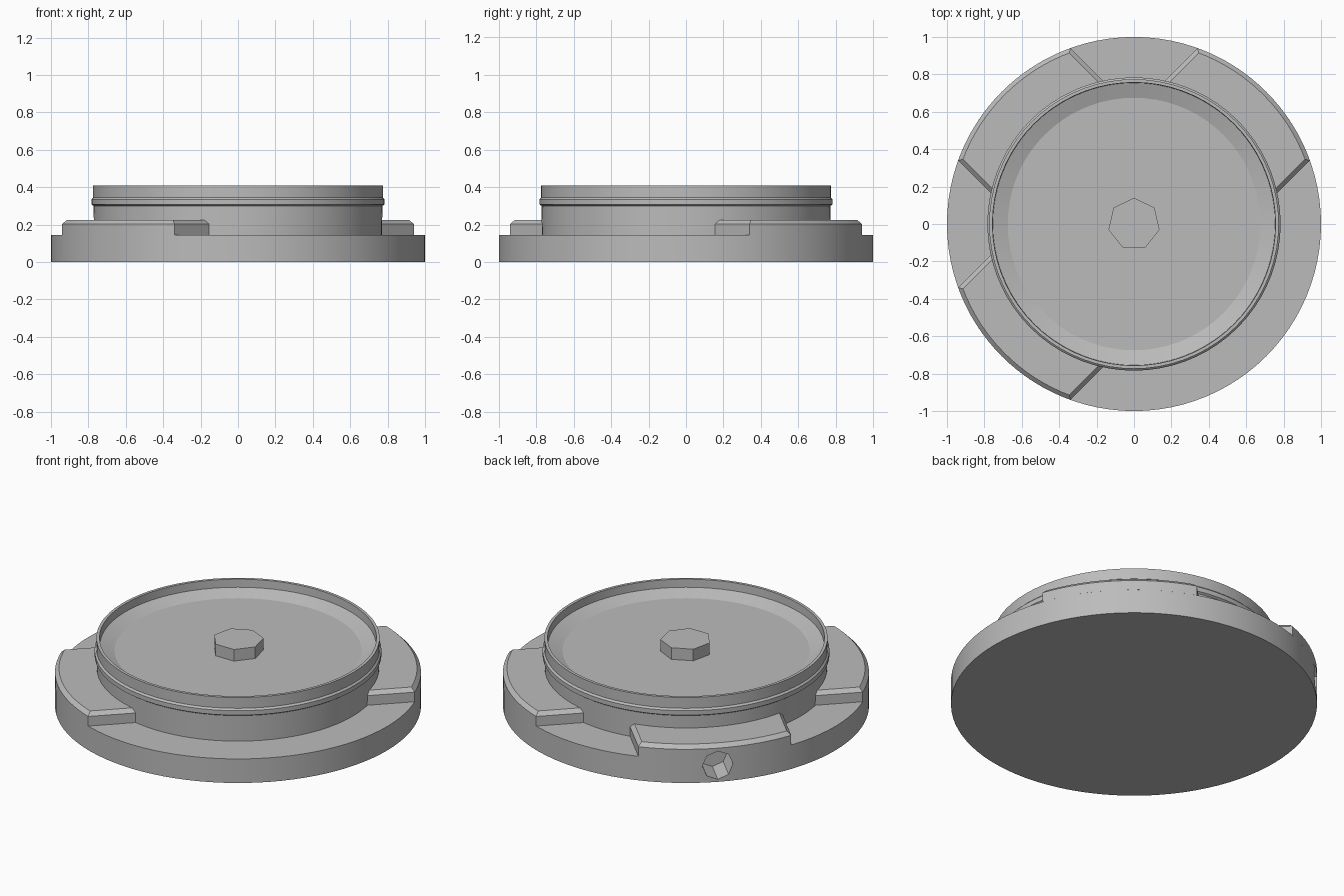
import bpy, bmesh, math
from mathutils import Matrix, Vector

cube = bpy.data.objects.get("Cube")
if cube:
    bpy.data.objects.remove(cube, do_unlink=True)

# One plain metal grey
grey = bpy.data.materials.new("metal_grey")
grey.use_nodes = True
colour = (0.5, 0.5, 0.5, 1)
grey.diffuse_color = colour
grey.node_tree.nodes["Principled BSDF"].inputs["Base Color"].default_value = colour


def finish(name, bm, smooth=True):
    """Turn a bmesh into a named, coloured object."""
    bmesh.ops.recalc_face_normals(bm, faces=bm.faces)
    mesh = bpy.data.meshes.new(name)
    bm.to_mesh(mesh)
    bm.free()
    mesh.materials.append(grey)
    obj = bpy.data.objects.new(name, mesh)
    bpy.context.collection.objects.link(obj)
    if smooth:
        bpy.ops.object.select_all(action="DESELECT")
        obj.select_set(True)
        bpy.context.view_layer.objects.active = obj
        bpy.ops.object.shade_smooth_by_angle(angle=math.radians(15))
    return obj


def cylinder(name, radius, depth, sides, matrix, smooth=True):
    bm = bmesh.new()
    bmesh.ops.create_cone(bm, cap_ends=True, segments=sides, radius1=radius,
                          radius2=radius, depth=depth, matrix=matrix)
    return finish(name, bm, smooth)


def lathe(name, profile, sides):
    """Spin a radius/height profile around the z axis."""
    bm = bmesh.new()
    verts = [bm.verts.new((r, 0, z)) for r, z in profile]
    edges = [bm.edges.new(pair) for pair in zip(verts, verts[1:])]
    bmesh.ops.spin(bm, geom=verts + edges, cent=(0, 0, 0), axis=(0, 0, 1),
                   angle=math.tau, steps=sides, use_merge=True)
    bmesh.ops.remove_doubles(bm, verts=bm.verts, dist=1e-4)
    return finish(name, bm)


def lug(name, degrees):
    """Raised straight-sided lug with a chamfered top edge."""
    half, low, high, inner = 0.424, 0.145, 0.225, 0.6
    spread = math.asin(half)
    steps = 16
    bm = bmesh.new()
    outline = [(inner, -half)]
    for i in range(steps + 1):
        a = spread * (2 * i / steps - 1)
        outline.append((math.cos(a), math.sin(a)))
    outline.append((inner, half))
    face = bm.faces.new([bm.verts.new((x, y, low)) for x, y in outline])
    top = bmesh.ops.extrude_face_region(bm, geom=[face])["geom"]
    raised = [v for v in top if isinstance(v, bmesh.types.BMVert)]
    bmesh.ops.translate(bm, verts=raised, vec=(0, 0, high - low))
    rim = [e for e in bm.edges
           if all(v.co.z > low + 0.01 for v in e.verts)
           and any(v.co.x > inner + 0.01 for v in e.verts)]
    bmesh.ops.bevel(bm, geom=rim, offset=0.022, segments=1, affect="EDGES")
    bmesh.ops.rotate(bm, verts=bm.verts, cent=(0, 0, 0),
                     matrix=Matrix.Rotation(math.radians(degrees), 3, "Z"))
    return finish(name, bm)


# Base flange
flange = cylinder("base_flange", 1.0, 0.145, 96, Matrix.Translation((0, 0, 0.0725)))

# Three locking lugs; the front left quarter stays open
lug("back_left_lug", 45)
drilled_lug = lug("back_right_lug", 135)
lug("front_right_lug", 225)

# Raised collar with seal ridge, sloped inner ledge and sunken floor
lathe("collar", [(0.77, 0.14), (0.772, 0.3), (0.784, 0.308), (0.784, 0.335),
                 (0.774, 0.345), (0.774, 0.41), (0.757, 0.41), (0.755, 0.362),
                 (0.675, 0.333), (0, 0.333)], 72)

# Central faceted stud
cylinder("centre_stud", 0.14, 0.08, 7,
         Matrix.Translation((0, 0, 0.363)), False)

# Radial pin hole through the back right lug and flange
out = Vector((-1, 1, 0)).normalized()
aim = out.to_track_quat("Z", "Y").to_matrix().to_4x4()
cutter = cylinder("pin_hole_cutter", 0.085, 0.4, 8,
                  Matrix.Translation(out * 1.03 + Vector((0, 0, 0.1))) @ aim, False)
cutter.hide_render = True
cutter.hide_set(True)
for obj in (flange, drilled_lug):
    cut = obj.modifiers.new("pin_hole", "BOOLEAN")
    cut.operation = "DIFFERENCE"
    cut.solver = "EXACT"
    cut.object = cutter
